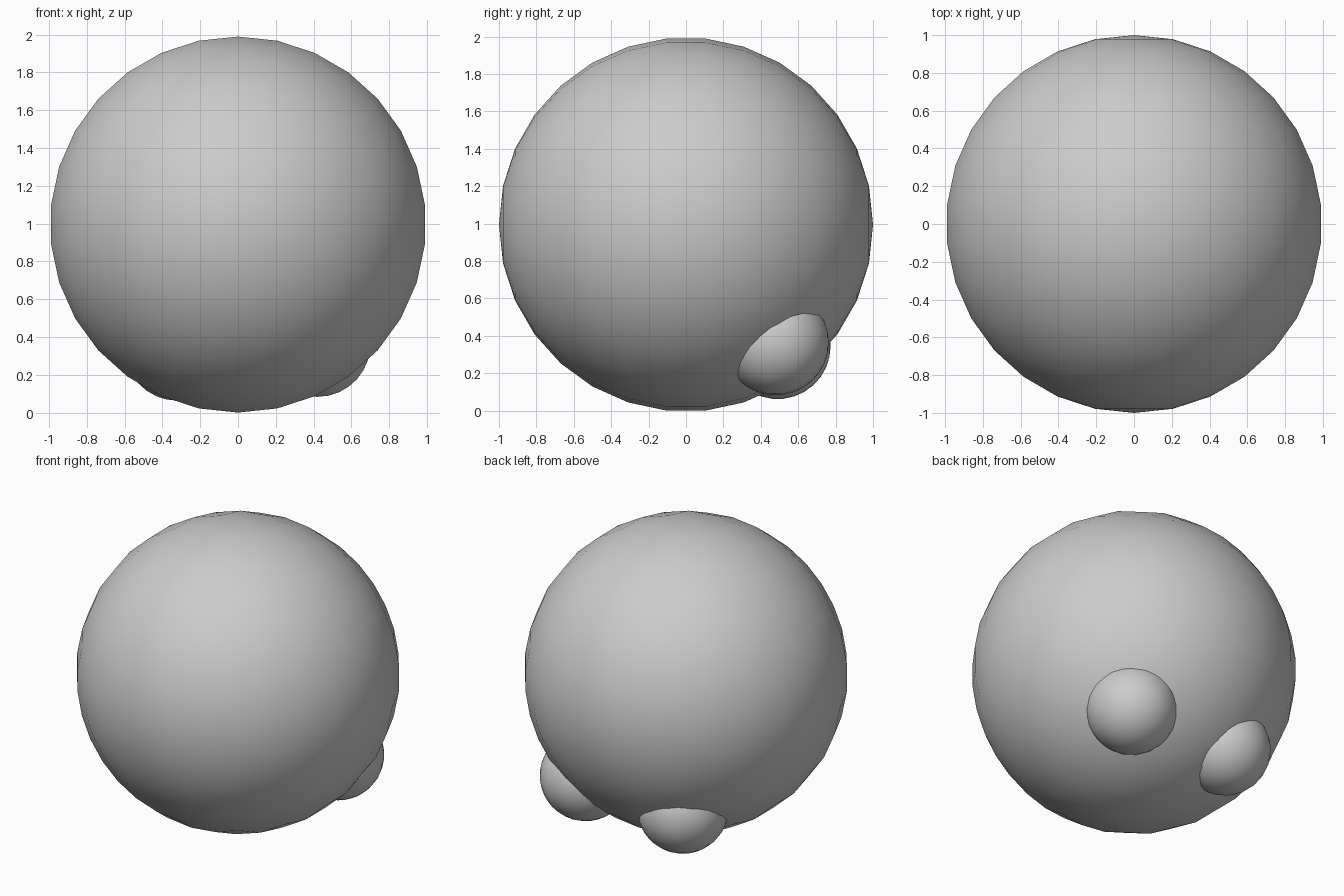
import bpy
from math import radians

if "Cube" in bpy.data.objects:
    bpy.data.objects.remove(bpy.data.objects["Cube"])


def ball(name, centre, radius):
    """Smooth sphere with its poles along the y axis."""
    bpy.ops.mesh.primitive_uv_sphere_add(
        segments=30, ring_count=15, radius=radius,
        location=centre, rotation=(radians(90), 0, 0))
    obj = bpy.context.object
    obj.name = name
    bpy.ops.object.shade_smooth()
    return obj


# Main body
CENTRE_Z = 0.995
ball("body", (0, 0, CENTRE_Z), 1.0)

# Two small balls half sunk into the lower back of the body
for name, (x, y, z) in {
    "bump_right": (0.42, 0.48, -0.63),
    "bump_left": (-0.32, 0.49, -0.65),
}.items():
    ball(name, (x, y, CENTRE_Z + z), 0.283)
